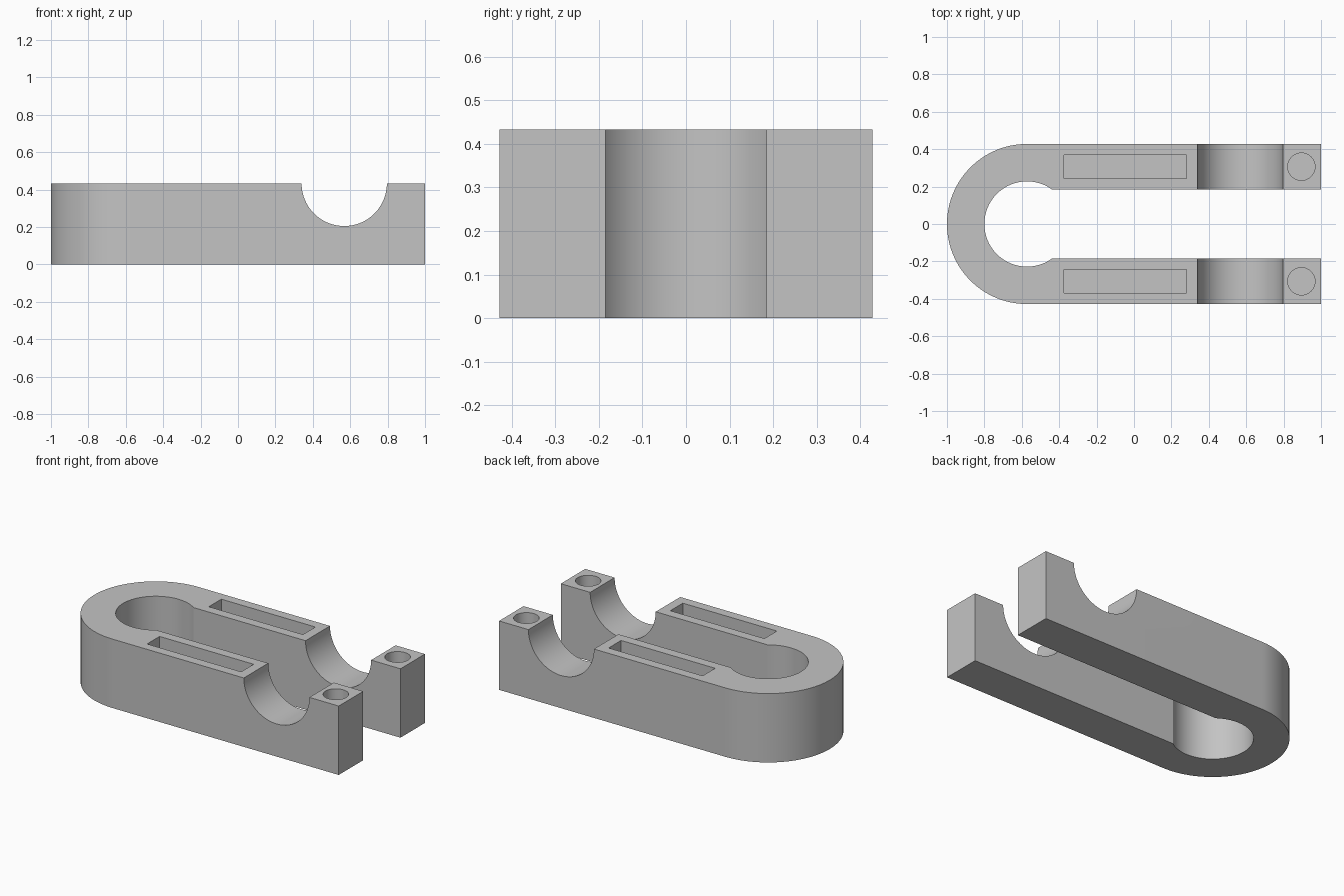
import bpy, bmesh, math
from mathutils import Vector

if "Cube" in bpy.data.objects:
    bpy.data.objects.remove(bpy.data.objects["Cube"], do_unlink=True)

HEIGHT = 0.433
HALF_WIDTH = 0.428       # outer half width, also the outer end radius
GAP = 0.185              # inner half width between the arms
BEND_X = HALF_WIDTH - 1  # centre of the rounded end
BORE = 0.228             # radius of the round opening and of the saddles
SADDLE_X = 0.568
ARM_Y = (HALF_WIDTH + GAP) / 2

grey = bpy.data.materials.new("plain_grey")
grey.use_nodes = True
colour = (0.55, 0.55, 0.55, 1)
grey.diffuse_color = colour
grey.node_tree.nodes["Principled BSDF"].inputs["Base Color"].default_value = colour


def arc(cx, radius, start, end, steps):
    """Points along an arc centred on the x axis."""
    angles = [start + (end - start) * i / steps for i in range(steps + 1)]
    return [(cx + radius * math.cos(a), radius * math.sin(a)) for a in angles]


def prism(name, points, base, height):
    """Extrude a flat outline upward."""
    bm = bmesh.new()
    face = bm.faces.new([bm.verts.new((x, y, base)) for x, y in points])
    top = bmesh.ops.extrude_face_region(bm, geom=[face])["geom"]
    moved = [v for v in top if isinstance(v, bmesh.types.BMVert)]
    bmesh.ops.translate(bm, verts=moved, vec=Vector((0, 0, height)))
    bmesh.ops.recalc_face_normals(bm, faces=bm.faces)
    mesh = bpy.data.meshes.new(name)
    bm.to_mesh(mesh)
    bm.free()
    mesh.materials.append(grey)
    obj = bpy.data.objects.new(name, mesh)
    bpy.context.collection.objects.link(obj)
    return obj


def cut(target, cutter):
    """Subtract the cutter and remove it."""
    mod = target.modifiers.new("cut", "BOOLEAN")
    mod.operation = "DIFFERENCE"
    mod.solver = "EXACT"
    mod.object = cutter
    cutter.hide_render = True
    bpy.context.view_layer.objects.active = target
    bpy.ops.object.modifier_apply(modifier=mod.name)
    bpy.data.objects.remove(cutter, do_unlink=True)


# U-shaped body: rounded outer end, keyhole inner opening
lip = math.asin(GAP / BORE)
outline = [(1, HALF_WIDTH)]
outline += arc(BEND_X, HALF_WIDTH, math.pi / 2, 1.5 * math.pi, 64)
outline += [(1, -HALF_WIDTH), (1, -GAP)]
outline += arc(BEND_X, BORE, 2 * math.pi - lip, lip, 64)
outline += [(1, GAP)]
body = prism("u_shaped_bracket", outline, 0, HEIGHT)

# Half-round saddles across both arms
saddle = prism("saddle_cutter", arc(0, BORE, 0, 2 * math.pi, 96)[:-1], -0.6, 1.2)
saddle.rotation_euler.x = math.pi / 2
saddle.location = (SADDLE_X, 0, HEIGHT)
bpy.context.view_layer.update()
cut(body, saddle)

# Long slot and round end hole in the top of each arm
for side in (-1, 1):
    y = side * ARM_Y
    slot = [(-0.374, y - 0.062), (0.28, y - 0.062), (0.28, y + 0.062), (-0.374, y + 0.062)]
    cut(body, prism("slot_cutter", slot, HEIGHT - 0.2, 0.4))
    hole = [(px, py + y) for px, py in arc(0.895, 0.073, 0, 2 * math.pi, 48)[:-1]]
    cut(body, prism("hole_cutter", hole, HEIGHT - 0.22, 0.4))

# Smooth curved walls, crisp edges
bpy.ops.object.select_all(action="DESELECT")
body.select_set(True)
bpy.context.view_layer.objects.active = body
bpy.ops.object.shade_smooth_by_angle(angle=math.radians(30))
